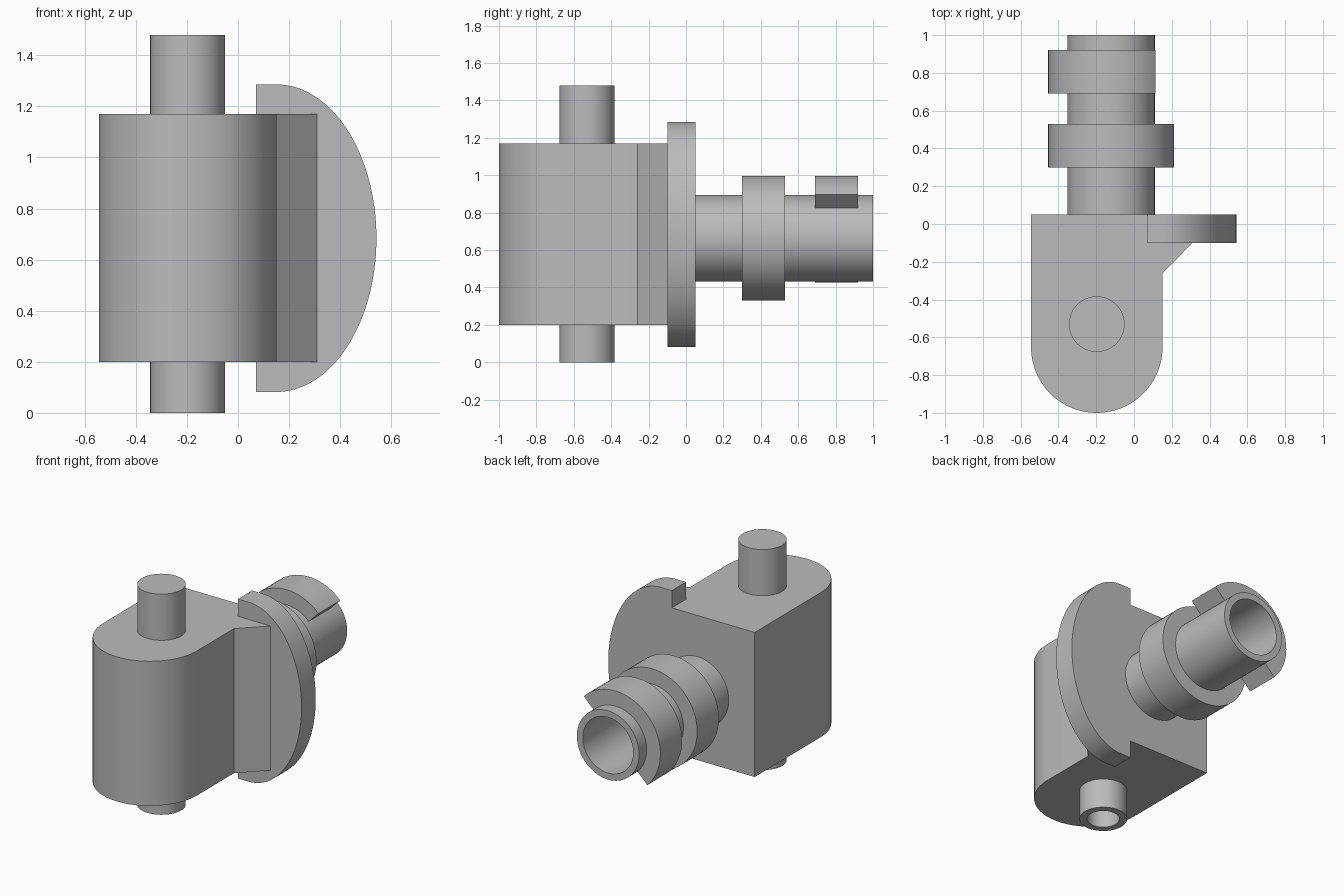
import bpy, bmesh
from math import pi, cos, sin, radians
from mathutils import Matrix, Vector

if "Cube" in bpy.data.objects:
    bpy.data.objects.remove(bpy.data.objects["Cube"], do_unlink=True)

grey = bpy.data.materials.new("plain grey")
grey.use_nodes = True
colour = (0.5, 0.5, 0.5, 1)
grey.diffuse_color = colour
grey.node_tree.nodes["Principled BSDF"].inputs["Base Color"].default_value = colour

# Turns local z to face the front (-y), local y to point up
FACING = Matrix.Rotation(pi / 2, 4, 'X')


def finish(name, bm, matrix):
    bmesh.ops.remove_doubles(bm, verts=bm.verts, dist=1e-5)
    bmesh.ops.transform(bm, matrix=matrix, verts=bm.verts)
    bmesh.ops.recalc_face_normals(bm, faces=bm.faces)
    mesh = bpy.data.meshes.new(name)
    bm.to_mesh(mesh)
    bm.free()
    mesh.materials.append(grey)
    obj = bpy.data.objects.new(name, mesh)
    bpy.context.collection.objects.link(obj)
    mesh.shade_smooth()
    mesh.set_sharp_from_angle(angle=radians(30))
    return obj


def arc(cx, cy, rx, ry, start, end, steps=40):
    angles = [radians(start + (end - start) * i / steps) for i in range(steps + 1)]
    return [(cx + rx * cos(a), cy + ry * sin(a)) for a in angles]


def plate(name, outline, low, high, matrix=Matrix()):
    """Extrude a closed 2D outline from low to high."""
    bm = bmesh.new()
    face = bm.faces.new([bm.verts.new((x, y, low)) for x, y in outline])
    top = bmesh.ops.extrude_face_region(bm, geom=[face], use_keep_orig=True)["geom"]
    verts = [v for v in top if isinstance(v, bmesh.types.BMVert)]
    bmesh.ops.translate(bm, vec=(0, 0, high - low), verts=verts)
    return finish(name, bm, matrix)


def turned(name, profile, matrix, start=0, sweep=360, closed=False):
    """Spin a (radius, height) profile; a partial sweep gets end caps."""
    bm = bmesh.new()
    turn = Matrix.Rotation(radians(start), 3, 'Z')
    verts = [bm.verts.new(turn @ Vector((r, 0, h))) for r, h in profile]
    edges = [bm.edges.new(pair) for pair in zip(verts, verts[1:])]
    if closed:
        edges.append(bm.edges.new((verts[-1], verts[0])))
    bmesh.ops.spin(bm, geom=verts + edges, axis=(0, 0, 1), cent=(0, 0, 0),
                   angle=radians(sweep), steps=max(16, int(sweep / 5)))
    bmesh.ops.remove_doubles(bm, verts=bm.verts, dist=1e-5)
    if sweep < 360:
        bmesh.ops.holes_fill(bm, edges=[e for e in bm.edges if e.is_boundary], sides=0)
    return finish(name, bm, matrix)


# Main block: rounded front, square back, angled web towards the flange
block = arc(-0.197, -0.652, 0.348, 0.348, 180, 360)
block += [(0.151, -0.26), (0.31, -0.1), (0.07, -0.1), (0.07, 0.05), (-0.545, 0.05)]
plate("body_block", block, 0.2, 1.17)

# Half-oval flange, flush with the back of the block
flange = [(0.07, 0.082)] + arc(0.15, 0.684, 0.392, 0.602, -90, 90, 60) + [(0.07, 1.286)]
plate("side_flange", flange, -0.05, 0.1, FACING)

# Upright pin: solid above, hollow below
pin_place = Matrix.Translation((-0.197, -0.53, 0))
turned("top_pin", [(0, 1.48), (0.147, 1.48), (0.147, 1.17)], pin_place)
turned("bottom_pin", [(0.147, 0.2), (0.147, 0), (0.1, 0), (0.1, 0.2), (0, 0.2)], pin_place)

# Hollow rear shaft with its full collar
shaft_place = Matrix.Translation((-0.121, 0, 0.663)) @ FACING
turned("rear_shaft", [(0.231, -0.05), (0.231, -0.3), (0.333, -0.3), (0.333, -0.53),
                      (0.231, -0.53), (0.231, -1), (0.187, -1), (0.187, -0.05),
                      (0, -0.05)], shaft_place)

# Half collar near the shaft end
turned("half_collar", [(0.22, -0.69), (0.333, -0.69), (0.333, -0.92), (0.22, -0.92)],
       shaft_place, start=45, sweep=180, closed=True)
